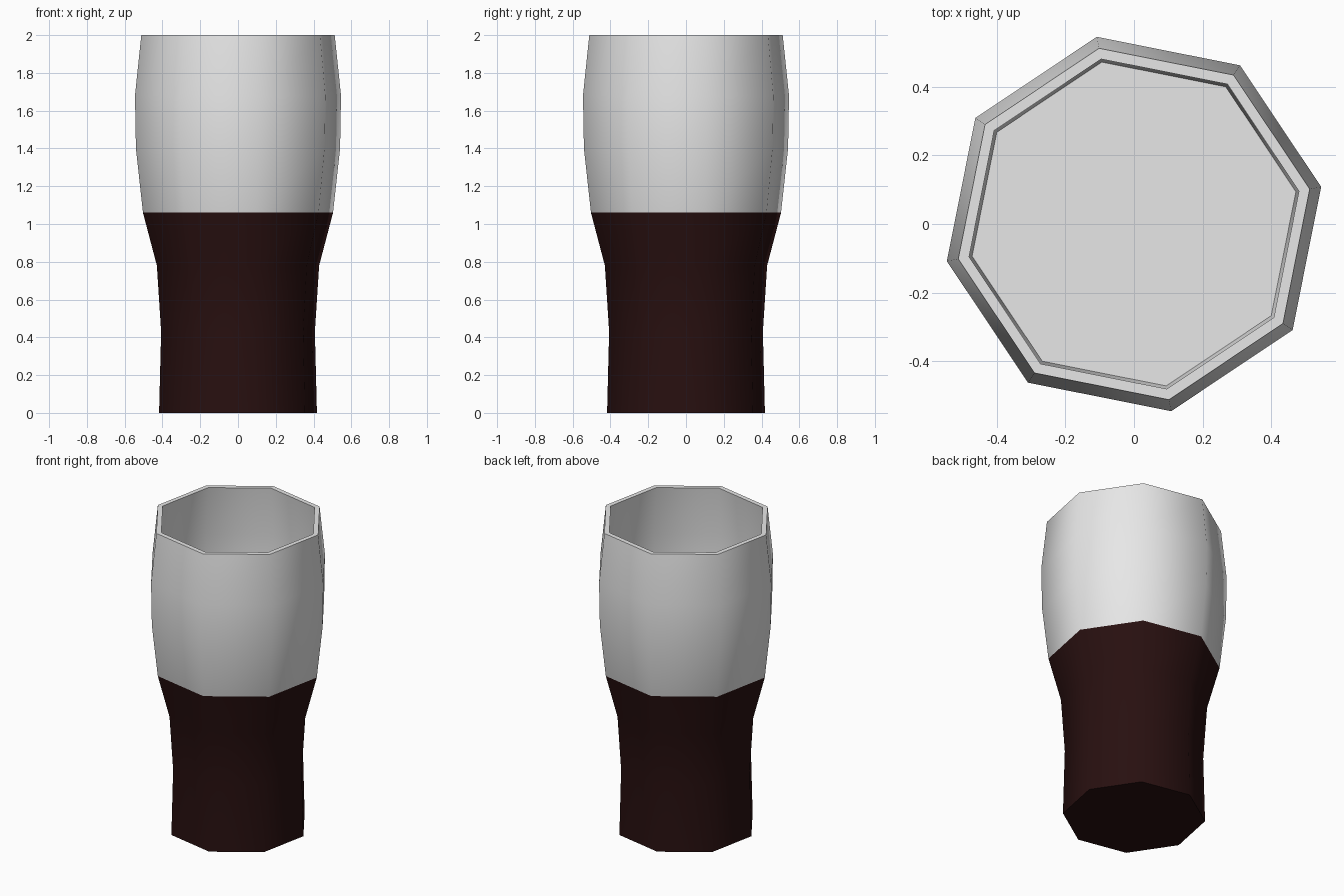
import bpy, bmesh
from math import cos, sin, pi, radians

cube = bpy.data.objects.get("Cube")
if cube:
    bpy.data.objects.remove(cube, do_unlink=True)

SIDES = 8
TWIST = radians(11.25)
FILL = 1.06     # height where the dark drink ends
WALL = 0.032    # glass thickness


def flat_material(name, color):
    mat = bpy.data.materials.new(name)
    mat.use_nodes = True
    mat.diffuse_color = color
    bsdf = next(n for n in mat.node_tree.nodes if n.type == 'BSDF_PRINCIPLED')
    bsdf.inputs["Base Color"].default_value = color
    return mat


def lathe(name, profile, materials, pick):
    """Revolve (radius, height) pairs, bottom centre outward, capping both ends."""
    bm = bmesh.new()
    rings = []
    for r, z in profile:
        angles = [TWIST + 2 * pi * i / SIDES for i in range(SIDES)]
        rings.append([bm.verts.new((r * cos(a), r * sin(a), z)) for a in angles])
    for low, high in zip(rings, rings[1:]):
        for i in range(SIDES):
            j = (i + 1) % SIDES
            bm.faces.new((low[i], low[j], high[j], high[i]))
    bm.faces.new(rings[0][::-1])
    bm.faces.new(rings[-1])
    for f in bm.faces:
        f.material_index = pick(f)
    mesh = bpy.data.meshes.new(name)
    bm.to_mesh(mesh)
    bm.free()
    obj = bpy.data.objects.new(name, mesh)
    bpy.context.collection.objects.link(obj)
    for m in materials:
        mesh.materials.append(m)
    return obj


clear_glass = flat_material("pale_grey_glass", (0.8, 0.8, 0.8, 1))
dark_drink = flat_material("dark_brown_drink", (0.021, 0.005, 0.005, 1))

# Outer wall from foot to rim, then the inner wall down to the drink surface
lower = [(0.426, 0), (0.415, 0.43), (0.438, 0.78)]
upper = [(0.513, FILL), (0.551, 1.4), (0.556, 1.68), (0.522, 2)]
inner = [(r - WALL, z) for r, z in reversed(upper)]

glass = lathe("pint_glass", lower + upper + inner, [clear_glass, dark_drink],
              lambda f: int(f.calc_center_median().z < FILL - 0.01))

# Rounded walls with a crisp rim and foot
bpy.ops.object.select_all(action='DESELECT')
glass.select_set(True)
bpy.context.view_layer.objects.active = glass
bpy.ops.object.shade_smooth_by_angle(angle=radians(60))
